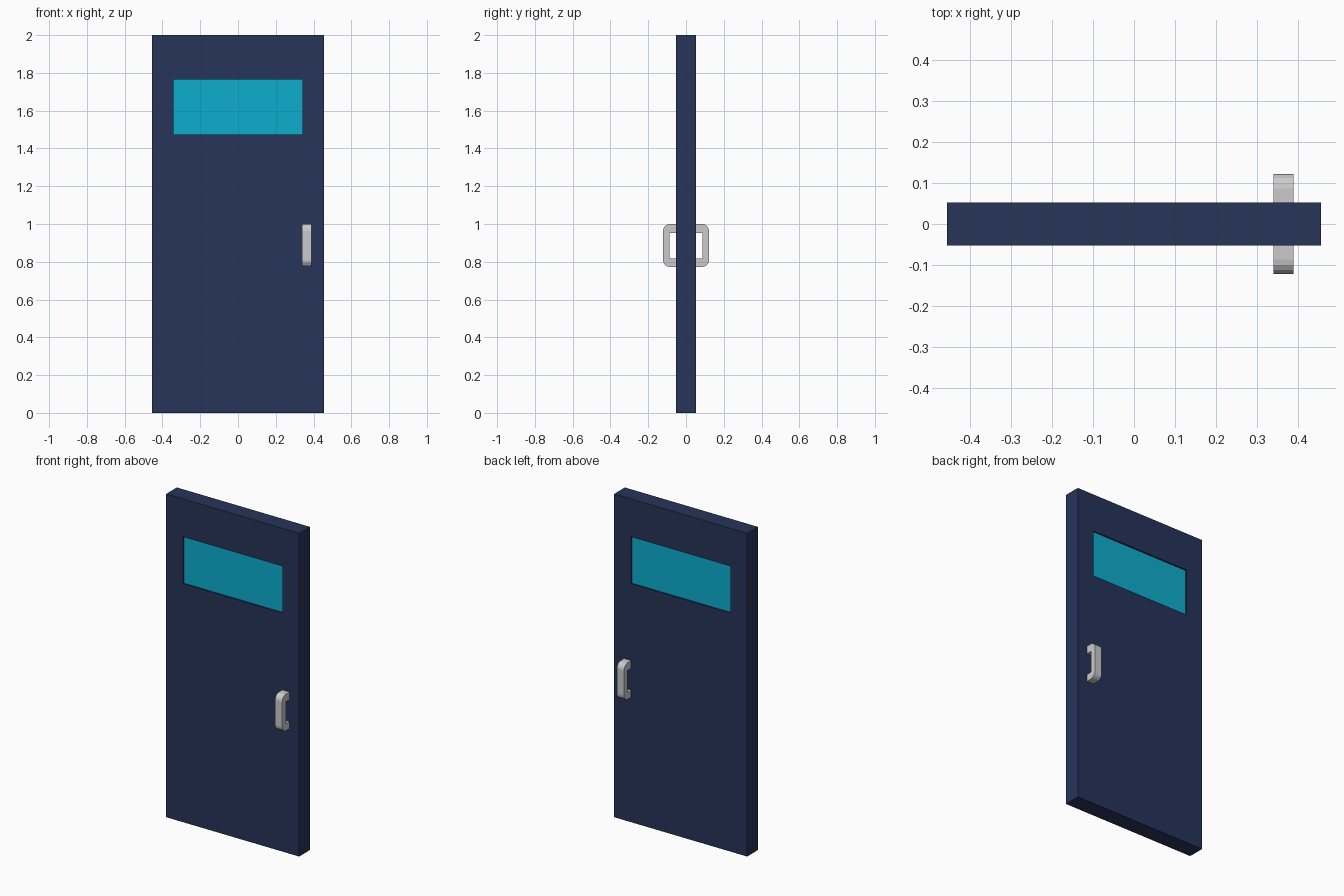
import bpy, bmesh
from math import cos, sin, pi

if "Cube" in bpy.data.objects:
    bpy.data.objects.remove(bpy.data.objects["Cube"])

W, T, H = 0.455, 0.052, 2.0            # half width, half thickness, height
WIN_X, WIN_Z0, WIN_Z1 = 0.341, 1.475, 1.765
GLASS_T = 0.042


def material(name, colour):
    m = bpy.data.materials.new(name)
    m.diffuse_color = colour
    m.use_nodes = True
    m.node_tree.nodes["Principled BSDF"].inputs["Base Color"].default_value = m.diffuse_color
    return m


def finish(bm, name, mat=None):
    bmesh.ops.recalc_face_normals(bm, faces=bm.faces)
    mesh = bpy.data.meshes.new(name)
    bm.to_mesh(mesh)
    bm.free()
    obj = bpy.data.objects.new(name, mesh)
    bpy.context.collection.objects.link(obj)
    if mat:
        mesh.materials.append(mat)
    return obj


def rect(bm, hx, z0, z1, y):
    return [bm.verts.new((x, y, z)) for x, z in
            ((-hx, z0), (hx, z0), (hx, z1), (-hx, z1))]


# Door slab: four rectangular rings joined into a panel with an opening
bm = bmesh.new()
rings = [rect(bm, W, 0, H, -T), rect(bm, WIN_X, WIN_Z0, WIN_Z1, -T),
         rect(bm, WIN_X, WIN_Z0, WIN_Z1, T), rect(bm, W, 0, H, T)]
for r in range(4):
    a, b = rings[r], rings[(r + 1) % 4]
    for i in range(4):
        j = (i + 1) % 4
        bm.faces.new((a[i], a[j], b[j], b[i]))
finish(bm, "door_panel", material("navy_paint", (0.02, 0.034, 0.102, 1)))

# Glass: slightly recessed translucent slab filling the opening
bm = bmesh.new()
f, b = (rect(bm, WIN_X, WIN_Z0, WIN_Z1, y) for y in (-GLASS_T, GLASS_T))
bm.faces.new(f)
bm.faces.new(b)
for i in range(4):
    j = (i + 1) % 4
    bm.faces.new((f[i], f[j], b[j], b[i]))
finish(bm, "window_glass", material("cyan_glass", (0.004, 0.42, 0.62, 0.9)))


# Pull handle: C-shaped side profile with rounded outer corners, extruded in x
def handle(name, side):
    x0, x1, z0, z1 = 0.339, 0.388, 0.773, 1.0
    y_out, y_in, zi0, zi1, r, seg = 0.122, 0.087, 0.817, 0.952, 0.036, 4
    pts = [(T, z0)]
    for cz, start in ((z0 + r, -pi / 2), (z1 - r, 0)):
        for k in range(seg + 1):
            t = start + k * pi / 2 / seg
            pts.append((y_out - r + r * cos(t), cz + r * sin(t)))
    pts += [(T, z1), (T, zi1), (y_in, zi1), (y_in, zi0), (T, zi0)]
    bm = bmesh.new()
    face = bm.faces.new([bm.verts.new((x0, side * y, z)) for y, z in pts])
    ext = bmesh.ops.extrude_face_region(bm, geom=[face], use_keep_orig=True)
    bmesh.ops.translate(bm, vec=(x1 - x0, 0, 0), verts=[
        v for v in ext["geom"] if isinstance(v, bmesh.types.BMVert)])
    finish(bm, name)


handle("front_handle", -1)
handle("back_handle", 1)
